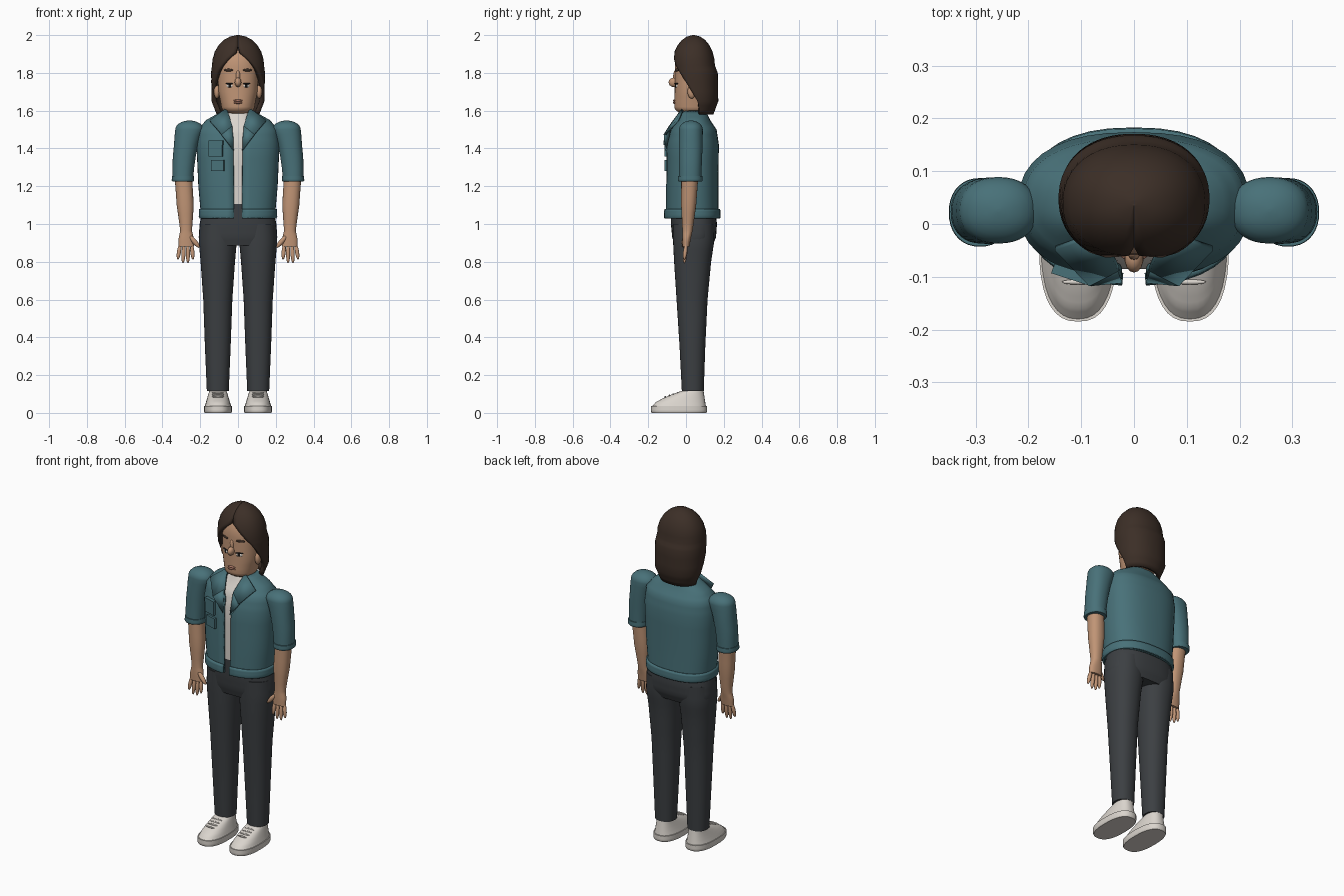
import bpy, bmesh
from math import sin, cos, radians, pi, copysign
from mathutils import Vector, Matrix

cube = bpy.data.objects.get("Cube")
if cube:
    bpy.data.objects.remove(cube, do_unlink=True)


def material(name, *rgb):
    mat = bpy.data.materials.new(name)
    mat.use_nodes = True
    mat.diffuse_color = (*rgb, 1)
    shader = next(n for n in mat.node_tree.nodes if n.type == 'BSDF_PRINCIPLED')
    shader.inputs["Base Color"].default_value = (*rgb, 1)
    return mat


SKIN = material("skin", .53, .3, .18)
HAIR = material("dark brown hair", .045, .028, .02)
TEAL = material("teal cloth", .065, .165, .19)
GREY = material("charcoal cloth", .045, .05, .055)
WHITE = material("off white", .7, .66, .61)
DARK = material("near black", .01, .01, .01)
LIP = material("lip", .42, .19, .13)


def finish(name, bm, mat, thickness=0):
    mesh = bpy.data.meshes.new(name)
    bm.to_mesh(mesh)
    bm.free()
    mesh.materials.append(mat)
    ob = bpy.data.objects.new(name, mesh)
    bpy.context.collection.objects.link(ob)
    if thickness:
        solid = ob.modifiers.new("thickness", 'SOLIDIFY')
        solid.thickness = thickness
        solid.offset = -1
    bpy.ops.object.select_all(action='DESELECT')
    ob.select_set(True)
    bpy.context.view_layer.objects.active = ob
    bpy.ops.object.shade_smooth_by_angle(angle=radians(42))


def rounded_end(key, height):
    """Rings that shrink from a key ring to a point, as half an ellipsoid."""
    z, rx, cy, ry = key
    angles = [radians(step) for step in range(12, 90, 15)] + [radians(88)]
    return [(z + height * sin(a), rx * cos(a), cy, ry * cos(a)) for a in angles]


def loft(name, keys, mat, x=0, lean=0, gap=None, power=2.2, dome=0, base=0, thickness=0):
    """Skin over rings (z, half width, centre y, half depth), lowest first.
    The gap rule gives the half angle of the opening at the front for any z."""
    bm = bmesh.new()
    rings = [Vector(keys[0])]
    for low, high in zip(keys, keys[1:]):
        rings += [Vector(low).lerp(Vector(high), step / 3) for step in (1, 2, 3)]
    if dome:
        rings += rounded_end(keys[-1], dome)
    if base:
        rings = rounded_end(keys[0], -base)[::-1] + rings
    segments = 36
    rows = []
    for z, rx, cy, ry in rings:
        start = radians(gap(z)) if gap else 0
        rise = min(max((z - keys[0][0]) / (keys[-1][0] - keys[0][0]), 0), 1)
        row = []
        for j in range(segments + bool(gap)):
            t = start + 2 * (pi - start) * j / segments
            across, along = (copysign(abs(v) ** (2 / power), v) for v in (sin(t), cos(t)))
            row.append(bm.verts.new((x + lean * rise ** 2 + rx * across, cy - ry * along, z)))
        rows.append(row)
    for low, high in zip(rows, rows[1:]):
        for j in range(segments):
            k = (j + 1) % len(low)
            bm.faces.new((low[j], low[k], high[k], high[j]))
    if not gap:
        bm.faces.new(rows[0][::-1])
    if dome or not gap:
        bm.faces.new(rows[-1])
    finish(name, bm, mat, thickness)


def blob(name, centre, size, mat, turn=Matrix()):
    bm = bmesh.new()
    bmesh.ops.create_uvsphere(bm, u_segments=14, v_segments=10, radius=1,
                              matrix=Matrix.Translation(centre) @ turn @ Matrix.Diagonal((*size, 1)))
    finish(name, bm, mat)


def rod(name, start, end, radius, mat):
    axis = end - start
    blob(name, (start + end) / 2, (radius, radius, axis.length / 2 + radius), mat,
         axis.to_track_quat('Z', 'Y').to_matrix().to_4x4())


def turned(degrees):
    return Matrix.Rotation(radians(degrees), 4, 'Z')


def pocket(name, centre, size):
    bm = bmesh.new()
    bmesh.ops.create_cube(bm, size=1, matrix=Matrix.Translation(centre) @ turned(-18)
                          @ Matrix.Diagonal((*size, 1)))
    finish(name, bm, TEAL)


def hair_gap(z):
    """The face opening narrows from the jaw to a point at the hairline."""
    rise = min(max((z - 1.58) / .34, 0), 1)
    return 100 * (1 - rise ** 1.6)


def jacket_gap(z):
    """The jacket front is nearly shut and spreads into a V at the neck."""
    return 4 + 32 * max(0, (z - 1.45) / .15) ** 2


# Head, neck and hair
loft("head", [(1.62, .088, .035, .097), (1.7, .104, .035, .095), (1.83, .108, .038, .097)], SKIN,
     dome=.13, base=.045)
loft("neck", [(1.5, .05, .04, .05), (1.62, .05, .04, .05)], SKIN)
loft("hair", [(1.58, .115, .05, .095), (1.65, .14, .055, .116), (1.8, .143, .048, .12), (1.84, .138, .04, .113)],
     HAIR, gap=hair_gap, dome=.16, thickness=.025)
blob("nose", (0, -.065, 1.75), (.018, .027, .025), SKIN)
blob("nose_bridge", (0, -.055, 1.78), (.012, .013, .035), SKIN)
for name, z in (("upper_lip", 1.653), ("lower_lip", 1.642)):
    blob(name, (0, -.061, z), (.025, .008, .006), LIP)

# Jacket and shirt
loft("jacket_body", [(1.03, .195, .033, .138), (1.2, .21, .033, .138), (1.42, .22, .036, .138),
                     (1.5, .21, .04, .122), (1.55, .17, .043, .085), (1.6, .08, .04, .065)],
     TEAL, gap=jacket_gap, power=2.4, thickness=.012)
loft("jacket_hem", [(1.03, .204, .033, .148), (1.04, .208, .033, .15), (1.08, .206, .033, .148)],
     TEAL, gap=jacket_gap, power=2.4, thickness=.015)
loft("collar_stand", [(1.57, .085, .042, .068), (1.62, .07, .042, .062)], TEAL,
     gap=lambda z: 40, thickness=.012)
loft("shirt", [(1.105, .18, .033, .118), (1.42, .195, .033, .119), (1.5, .17, .03, .1),
               (1.55, .1, .035, .075), (1.6, .056, .04, .058)], WHITE)
pocket("chest_pocket", (-.117, -.094, 1.4), (.075, .015, .085))
pocket("chest_pocket_flap", (-.117, -.1, 1.43), (.08, .012, .025))
pocket("lower_pocket", (-.108, -.096, 1.31), (.07, .015, .06))

# Trousers
loft("trouser_hips", [(.885, .2, .04, .1), (.93, .208, .043, .116), (1, .203, .042, .122),
                      (1.11, .18, .034, .116)], GREY, power=2.5)

for side, word in ((1, "left"), (-1, "right")):
    def at(x, y, z):
        return Vector((side * x, y, z))

    # Face details
    facing = turned(side * 24)
    blob(word + "_eye", at(.045, -.05, 1.732), (.019, .006, .01), WHITE, facing)
    blob(word + "_iris", at(.044, -.054, 1.732), (.009, .004, .009), DARK, facing)
    blob(word + "_lash", at(.046, -.051, 1.743), (.023, .007, .004), DARK, facing)
    blob(word + "_brow", at(.05, -.047, 1.815), (.026, .007, .008), HAIR, facing)
    blob(word + "_ear", at(.112, .03, 1.7), (.016, .022, .036), SKIN)

    # Collar flap and lapel
    flap = [at(.06, -.02, 1.615), at(.15, -.05, 1.55), at(.085, -.118, 1.475), at(.03, -.09, 1.52)]
    lapel = [flap[3], flap[2], at(.022, -.112, 1.39)]
    for part, points in (("collar_flap", flap), ("lapel", lapel)):
        bm = bmesh.new()
        face = bm.faces.new([bm.verts.new(p) for p in points])
        face.normal_update()
        if face.normal.y > 0:
            face.normal_flip()
        finish(f"{word}_{part}", bm, TEAL, .012)

    # Sleeve, cuff and forearm
    loft(word + "_sleeve", [(1.23, .054, .022, .058), (1.42, .064, .025, .063), (1.5, .075, .026, .063)],
         TEAL, x=side * .292, lean=side * -.035, dome=.048)
    loft(word + "_cuff", [(1.225, .055, .022, .062), (1.23, .059, .022, .065), (1.255, .058, .022, .064)],
         TEAL, x=side * .292)
    loft(word + "_forearm", [(.88, .04, 0, .018), (.92, .041, .003, .022), (.965, .031, .008, .027),
                             (1.1, .045, .014, .04), (1.25, .046, .02, .045)],
         SKIN, x=side * .274, lean=side * .016)

    # Fingers, fanned from the palm
    for i in range(4):
        spread = i - 1.5
        rod(f"{word}_finger_{i + 1}", at(.276 + .021 * spread, 0, .885),
            at(.278 + .026 * spread, -.008, .8 + .01 * spread ** 2), .011, SKIN)
    rod(word + "_thumb", at(.25, -.008, .93), at(.212, -.012, .885), .013, SKIN)

    # Trouser leg
    loft(word + "_trouser_leg", [(.115, .058, .036, .058), (.35, .068, .034, .068), (.6, .077, .032, .082),
                                 (.8, .091, .035, .098), (.9, .1, .04, .108), (1, .095, .04, .11)],
         GREY, x=side * .107)

    # Shoe: flat sole, upper rising from toe to ankle
    shoe = side * .106
    loft(word + "_shoe_sole", [(0, .071, -.037, .144), (.007, .074, -.037, .148), (.036, .074, -.037, .148)],
         WHITE, x=shoe, power=2.5)
    upper = []
    for u in (0, .25, .5, .75, 1):
        toe, heel = .155 * u ** 1.5 - .18, .105 - .012 * u
        upper.append((.036 + .08 * u, .07 - .024 * u, (toe + heel) / 2, (heel - toe) / 2))
    loft(word + "_shoe_upper", upper, WHITE, x=shoe, power=2.4)
    for i in range(4):
        middle = Vector((shoe, -.11 + .022 * i, .085 + .007 * i))
        reach = Vector((.026, 0, 0))
        rod(f"{word}_shoe_lace_{i + 1}", middle - reach, middle + reach, .005, WHITE)
    loft(word + "_ankle", [(.09, .04, .034, .05), (.125, .04, .034, .05)], DARK, x=shoe)
